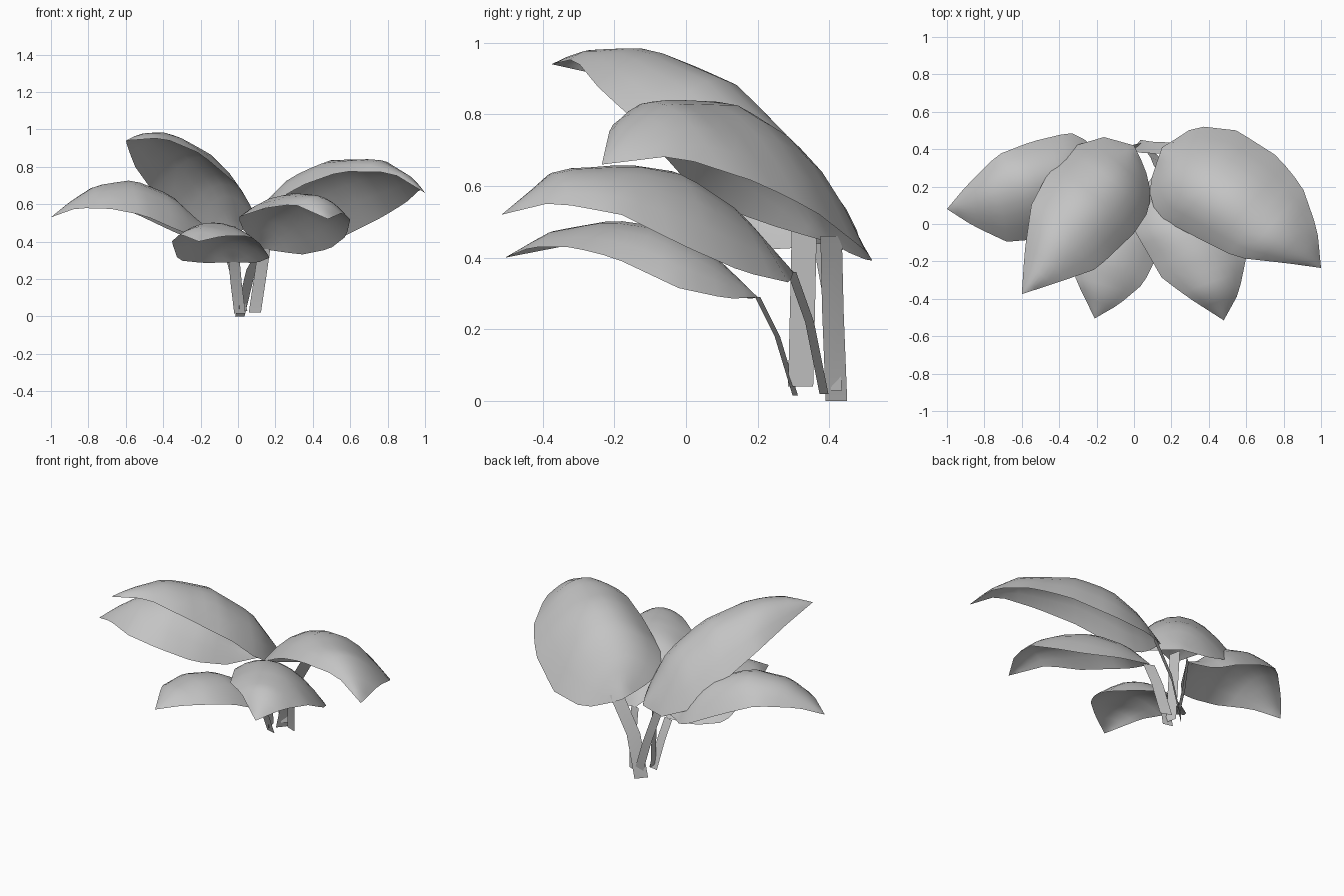
import bpy
from mathutils import Vector

# Remove the default cube
cube = bpy.data.objects.get("Cube")
if cube:
    bpy.data.objects.remove(cube, do_unlink=True)

# Single plain grey colour
grey = bpy.data.materials.new("plain grey")
grey.use_nodes = True
colour = (0.55, 0.55, 0.55, 1)
grey.diffuse_color = colour
grey.node_tree.nodes["Principled BSDF"].inputs["Base Color"].default_value = colour

ROWS = 16
COLUMNS = 8


def resample(points, count):
    """Spread count + 1 points evenly along a polyline."""
    points = [Vector(p) for p in points]
    lengths = [(b - a).length for a, b in zip(points, points[1:])]
    step = sum(lengths) / count
    result = []
    for i in range(count + 1):
        distance, segment = i * step, 0
        while segment < len(lengths) - 1 and distance > lengths[segment]:
            distance -= lengths[segment]
            segment += 1
        fraction = min(distance / lengths[segment], 1)
        result.append(points[segment].lerp(points[segment + 1], fraction))
    return result


def arch(left, middle, right, u):
    """Parabola through the left edge, the midrib and the right edge."""
    return (left * (1 - u) * (1 - 2 * u) + middle * 4 * u * (1 - u)
            + right * u * (2 * u - 1))


def add_surface(name, grid):
    """Make a smooth sheet from rows of points."""
    width = len(grid[0])
    faces = []
    for r in range(len(grid) - 1):
        for c in range(width - 1):
            a = r * width + c
            faces.append((a, a + 1, a + width + 1, a + width))
    mesh = bpy.data.meshes.new(name)
    mesh.from_pydata([p for row in grid for p in row], [], faces)
    mesh.validate()
    mesh.materials.append(grey)
    mesh.shade_smooth()
    item = bpy.data.objects.new(name, mesh)
    bpy.context.collection.objects.link(item)
    # Weld the rows that meet at the base and the tip
    weld = item.modifiers.new("weld_ends", "WELD")
    weld.merge_threshold = 0.0005


def add_leaf(name, base, tip, left, middle, right):
    """Domed leaf spanned between two edges over a raised midrib."""
    rails = [resample([base, *rail, tip], ROWS) for rail in (left, middle, right)]
    grid = [[arch(l, m, r, c / COLUMNS) for c in range(COLUMNS + 1)]
            for l, m, r in zip(*rails)]
    add_surface(name, grid)


def add_stem(name, path, across):
    """Flat ribbon stalk following a path."""
    half = Vector(across) / 2
    add_surface(name, [[Vector(p) - half, Vector(p) + half] for p in path])


# Leaves, each from its base to its tip
add_leaf("tall_leaf", (0, .42, .45), (-.6, -.375, .94),
         left=[(-.16, .465, .44), (-.33, .415, .51), (-.45, .29, .66),
               (-.55, .1, .8), (-.585, -.15, .89)],
         middle=[(-.1, .27, .73), (-.25, .1, .9), (-.42, -.1, .985), (-.53, -.28, .975)],
         right=[(.06, .3, .48), (.09, .17, .52), (.08, .07, .57),
                (0, -.05, .7), (-.2, -.24, .87), (-.4, -.31, .955)])

add_leaf("wide_leaf", (.15, .41, .44), (1, -.235, .66),
         left=[(.1, .27, .48), (.08, .18, .51), (.12, .04, .57),
               (.34, -.075, .7), (.55, -.18, .775), (.82, -.21, .77)],
         middle=[(.24, .32, .63), (.38, .25, .76), (.54, .15, .825),
                 (.79, -.05, .83), (.92, -.16, .75)],
         right=[(.2, .44, .42), (.33, .525, .385), (.55, .5, .42),
                (.77, .36, .53), (.9, .2, .61), (.98, -.03, .685)])

add_leaf("side_leaf", (-.08, .36, .43), (-1, .08, .53),
         left=[(-.2, .17, .42), (-.32, .03, .46), (-.5, -.08, .54),
               (-.68, -.095, .575), (-.86, -.01, .58)],
         middle=[(-.2, .31, .5), (-.36, .26, .65), (-.56, .2, .73),
                 (-.76, .14, .7), (-.9, .1, .61)],
         right=[(-.2, .4, .42), (-.26, .45, .42), (-.34, .49, .45),
                (-.55, .44, .55), (-.73, .37, .62), (-.9, .2, .59)])

add_leaf("front_left_leaf", (.13, .3, .36), (.48, -.515, .52),
         left=[(.03, .15, .46), (0, -.03, .53), (.15, -.29, .58), (.3, -.4, .6)],
         middle=[(.2, .15, .53), (.28, 0, .63), (.36, -.14, .655), (.44, -.35, .645)],
         right=[(.34, .29, .33), (.49, .16, .36), (.58, 0, .43),
                (.6, -.18, .52), (.56, -.37, .555)])

add_leaf("front_right_leaf", (-.02, .2, .29), (-.21, -.505, .4),
         left=[(-.18, .18, .285), (-.32, .08, .3), (-.355, -.1, .4), (-.31, -.3, .44)],
         middle=[(-.05, .07, .41), (-.1, -.06, .485), (-.14, -.2, .505), (-.18, -.37, .475)],
         right=[(.1, .12, .285), (.17, -.02, .315), (.11, -.2, .4),
                (.05, -.32, .43), (-.08, -.43, .43)])

# Stems, from the ground up to each leaf
add_stem("wide_stem", [(.01, .42, 0), (.07, .41, .25), (.19, .405, .46)], (.05, .06, 0))
add_stem("tall_stem", [(0, .32, .04), (-.01, .325, .25), (-.02, .33, .48)], (-.015, .07, 0))
add_stem("side_stem", [(.03, .42, .03), (-.02, .41, .22), (-.08, .37, .44)], (.04, .03, 0))
add_stem("front_left_stem", [(.09, .385, .02), (.12, .345, .22), (.14, .295, .36)],
         (.065, -.025, 0))
add_stem("front_right_stem", [(.01, .305, .015), (-.01, .255, .18), (-.02, .2, .29)],
         (.06, -.015, 0))
